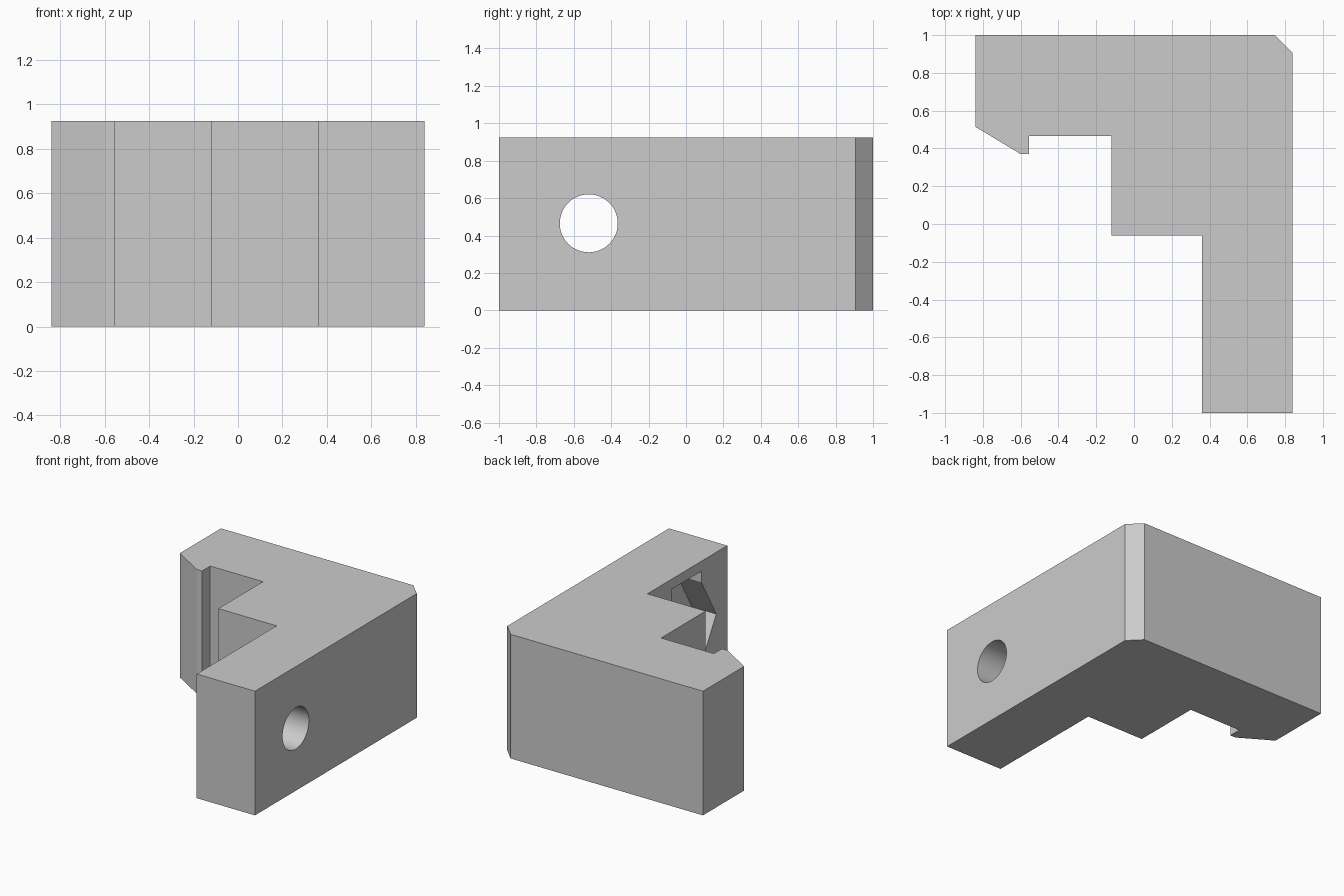
import bpy, bmesh, math
from mathutils import Matrix

HEIGHT = 0.925
HOLE_Y, HOLE_Z = -0.52, 0.465
INNER_X = 0.36

if "Cube" in bpy.data.objects:
    bpy.data.objects.remove(bpy.data.objects["Cube"])

grey = bpy.data.materials.new("plain grey")
grey.use_nodes = True
colour = (0.6, 0.6, 0.6, 1)
grey.diffuse_color = colour
grey.node_tree.nodes["Principled BSDF"].inputs["Base Color"].default_value = colour


def prism(name, points, direction):
    """Extrude a closed outline along a direction."""
    bm = bmesh.new()
    face = bm.faces.new([bm.verts.new(p) for p in points])
    moved = bmesh.ops.extrude_face_region(bm, geom=[face])["geom"]
    bmesh.ops.translate(bm, vec=direction,
                        verts=[v for v in moved if isinstance(v, bmesh.types.BMVert)])
    bmesh.ops.recalc_face_normals(bm, faces=bm.faces)
    mesh = bpy.data.meshes.new(name)
    bm.to_mesh(mesh)
    bm.free()
    mesh.materials.append(grey)
    obj = bpy.data.objects.new(name, mesh)
    bpy.context.collection.objects.link(obj)
    return obj


def ring(x, radius, sides):
    """Regular polygon around the screw axis."""
    return [(x, HOLE_Y + radius * math.cos(math.tau * i / sides),
             HOLE_Z + radius * math.sin(math.tau * i / sides)) for i in range(sides)]


# Stepped corner bracket with a bevelled outer corner and a small hooked lip
outline = [(-0.84, 1), (0.745, 1), (0.84, 0.905), (0.84, -1), (INNER_X, -1),
           (INNER_X, -0.06), (-0.12, -0.06), (-0.12, 0.465), (-0.555, 0.465),
           (-0.555, 0.37), (-0.6, 0.37), (-0.84, 0.515)]
bracket = prism("corner_bracket", [(x, y, 0) for x, y in outline], (0, 0, HEIGHT))

# Screw hole, hexagonal nut pocket and upright slot across the pocket
start = INNER_X - 0.1
hw, hh = 0.175, 0.385
slot = [(start, HOLE_Y + a * hw, HOLE_Z + b * hh)
        for a, b in ((-1, -1), (1, -1), (1, 1), (-1, 1))]
cutters = [prism("nut_pocket_cutter", ring(start, 0.35, 6), (0.3, 0, 0)),
           prism("slot_cutter", slot, (0.3, 0, 0)),
           prism("screw_hole_cutter", ring(start, 0.155, 48), (0.8, 0, 0))]

bpy.context.view_layer.objects.active = bracket
for cutter in cutters:
    mod = bracket.modifiers.new(cutter.name, 'BOOLEAN')
    mod.operation = 'DIFFERENCE'
    mod.solver = 'EXACT'
    mod.object = cutter
    bpy.ops.object.modifier_apply(modifier=mod.name)
for cutter in cutters:
    bpy.data.objects.remove(cutter)

# Smooth the hole while keeping the edges crisp
bpy.ops.object.select_all(action='DESELECT')
bracket.select_set(True)
bpy.ops.object.shade_smooth_by_angle(angle=math.radians(25))
